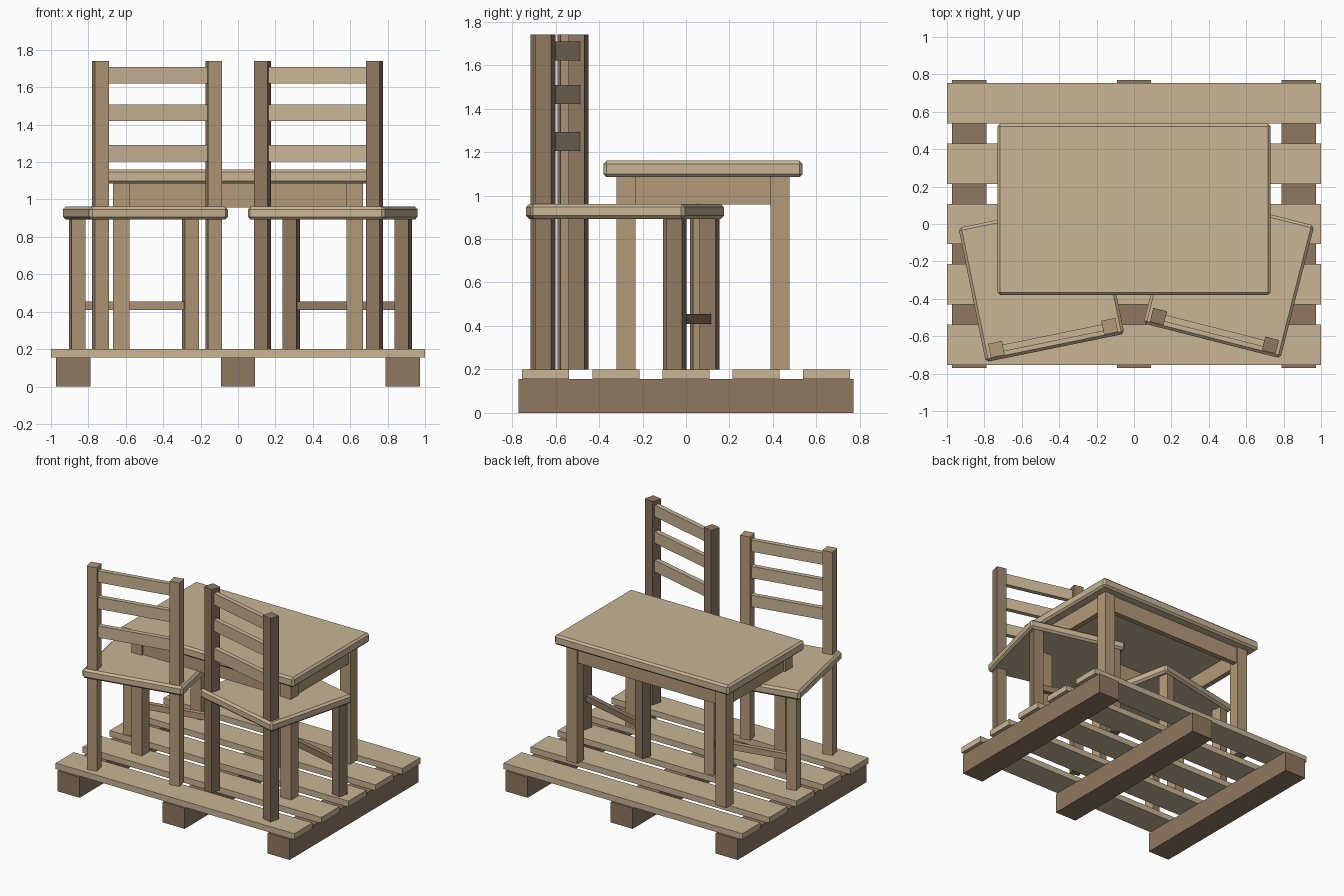
import bpy, bmesh
from math import radians
from mathutils import Matrix

if "Cube" in bpy.data.objects:
    bpy.data.objects.remove(bpy.data.objects["Cube"])


def material(name, rgb):
    m = bpy.data.materials.new(name)
    m.diffuse_color = (*rgb, 1)
    m.use_nodes = True
    m.node_tree.nodes["Principled BSDF"].inputs["Base Color"].default_value = m.diffuse_color
    return m


LIGHT = material("light_wood", (0.58, 0.46, 0.30))
MID = material("mid_wood", (0.45, 0.32, 0.19))
DARK = material("dark_wood", (0.275, 0.188, 0.12))


def box(name, x, y, z, mat, frame=Matrix(), bevel=0):
    """Box from (min, max) ranges, placed in the given frame."""
    size = [r[1] - r[0] for r in (x, y, z)]
    mid = [(r[0] + r[1]) / 2 for r in (x, y, z)]
    bm = bmesh.new()
    bmesh.ops.create_cube(bm, size=1, matrix=Matrix.Diagonal((*size, 1)))
    me = bpy.data.meshes.new(name)
    bm.to_mesh(me)
    bm.free()
    me.materials.append(mat)
    ob = bpy.data.objects.new(name, me)
    ob.matrix_world = frame @ Matrix.Translation(mid)
    bpy.context.collection.objects.link(ob)
    if bevel:
        mod = ob.modifiers.new("chamfer", 'BEVEL')
        mod.width = bevel
        mod.segments = 1
    return ob


def span(c, half):
    return (c - half, c + half)


DECK = 0.20

# Pallet: runners and deck boards
for x in (-0.88, 0, 0.88):
    box("pallet_runner", span(x, 0.092), (-0.77, 0.77), (0, 0.155), DARK)
for i in range(-2, 3):
    box("pallet_board", (-1, 1), span(i * 0.323, 0.108), (0.155, DECK), LIGHT)

# Table: top, legs, aprons
TY = 0.078
box("table_top", (-0.73, 0.73), span(TY, 0.458), (1.085, 1.16), LIGHT, bevel=0.014)
for s in (-1, 1):
    for t in (-1, 1):
        box("table_leg", span(s * 0.625, 0.044), span(TY + t * 0.354, 0.044), (DECK, 1.085), MID)
    box("table_side_apron", span(s * 0.635, 0.02), span(TY, 0.31), (0.958, 1.085), MID)
    box("table_long_apron", (-0.581, 0.581), span(TY + s * 0.364, 0.02), (0.958, 1.085), MID)


# Chair: built in its own frame, backrest towards -y
def chair(side, x, y, angle, wood):
    f = Matrix.Translation((x, y, 0)) @ Matrix.Rotation(radians(angle), 4, 'Z')
    px, py, h = 0.309, 0.311, 0.038
    box(side + "_chair_seat", (-0.378, 0.378), (-0.366, 0.366), (0.892, 0.962), LIGHT, f, 0.015)
    for s in (-1, 1):
        box(side + "_chair_back_post", span(s * px, h), span(-py, h), (DECK, 1.74), wood, f)
        box(side + "_chair_front_leg", span(s * px, h), span(py, h), (DECK, 0.892), wood, f)
    for z in (1.248, 1.465, 1.665):
        box(side + "_chair_back_slat", span(0, px - h), span(-py, 0.018), span(z, 0.044), LIGHT, f)
    box(side + "_chair_stretcher", span(0, px - h), span(py, 0.018), span(0.432, 0.023), wood, f)


chair("left", -0.495, -0.304, 11.5, MID)
chair("right", 0.507, -0.27, -14.3, DARK)
